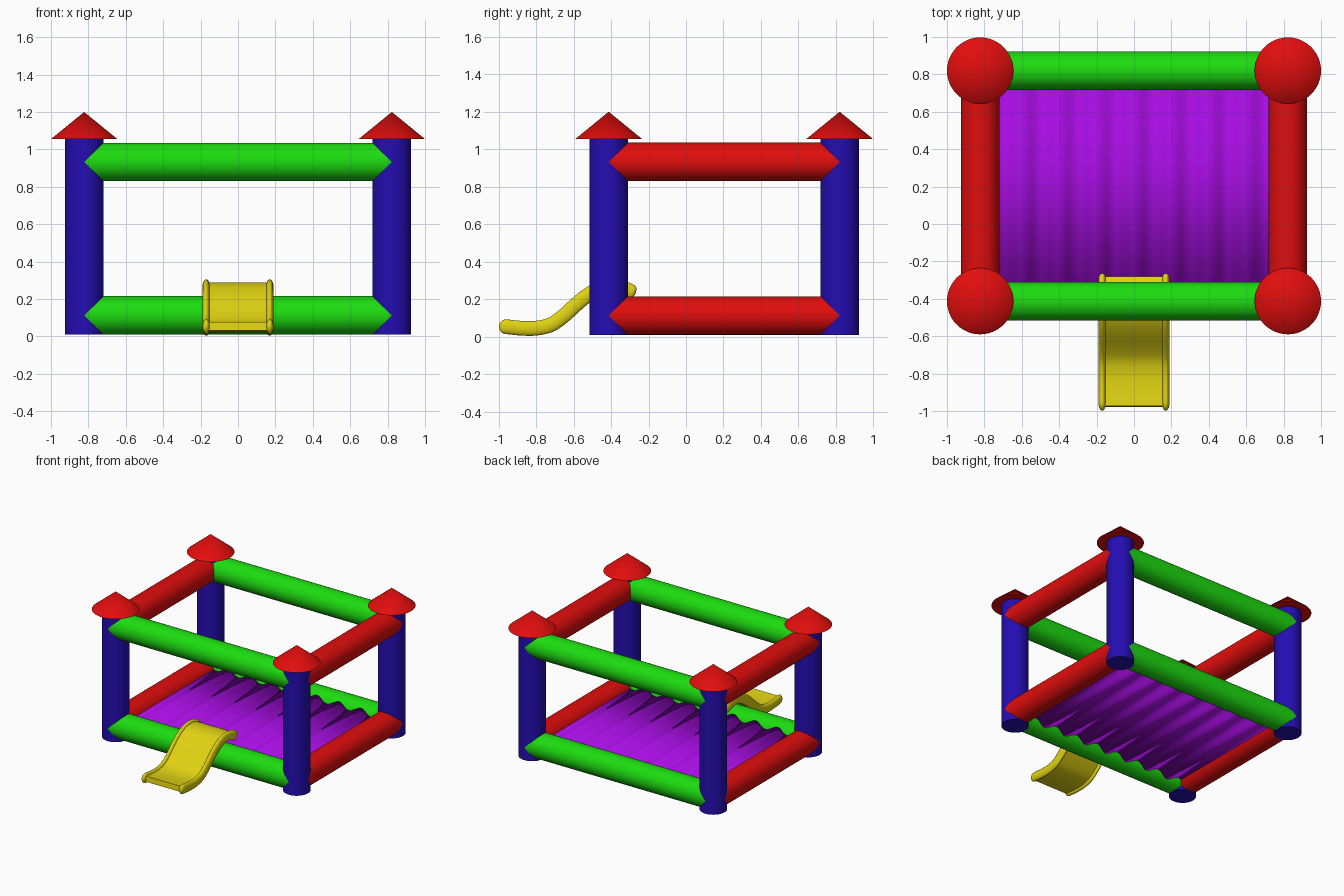
import bpy, bmesh, math
from mathutils import Vector

if "Cube" in bpy.data.objects:
    bpy.data.objects.remove(bpy.data.objects["Cube"])

def material(name, rgb):
    m = bpy.data.materials.new(name)
    m.diffuse_color = (*rgb, 1)
    m.use_nodes = True
    m.node_tree.nodes["Principled BSDF"].inputs["Base Color"].default_value = m.diffuse_color
    return m

RED = material("red", (0.75, 0.004, 0.004))
GREEN = material("green", (0.012, 0.72, 0.005))
BLUE = material("blue", (0.018, 0.004, 0.45))
PURPLE = material("purple", (0.38, 0.004, 0.75))
YELLOW = material("yellow", (0.75, 0.65, 0.006))

PX, YF, YB, R = 0.8225, -0.4125, 0.82, 0.1025   # post spacing and tube radius
LOW, HIGH = 0.1125, 0.9325                      # beam heights

def finish(obj, name, mat, angle=40):
    obj.name = name
    obj.data.materials.append(mat)
    bpy.ops.object.select_all(action='DESELECT')
    obj.select_set(True)
    bpy.context.view_layer.objects.active = obj
    bpy.ops.object.shade_smooth_by_angle(angle=math.radians(angle))
    return obj

def tube(name, a, b, mat, r1=R, r2=R):
    a, b = Vector(a), Vector(b)
    d = b - a
    bpy.ops.mesh.primitive_cone_add(vertices=48, radius1=r1, radius2=r2, depth=d.length,
                                    location=(a + b) / 2,
                                    rotation=d.to_track_quat('Z', 'Y').to_euler())
    return finish(bpy.context.object, name, mat)

def loft(name, rings, mat, angle=40):
    bm = bmesh.new()
    vs = [[bm.verts.new(p) for p in ring] for ring in rings]
    n = len(rings[0])
    for a, b in zip(vs, vs[1:]):
        for i in range(n):
            bm.faces.new((a[i], a[(i + 1) % n], b[(i + 1) % n], b[i]))
    bm.faces.new(vs[0])
    bm.faces.new(vs[-1])
    bmesh.ops.recalc_face_normals(bm, faces=bm.faces)
    me = bpy.data.meshes.new(name)
    bm.to_mesh(me)
    bm.free()
    obj = bpy.data.objects.new(name, me)
    bpy.context.collection.objects.link(obj)
    return finish(obj, name, mat, angle)

# Corner posts with cone roofs
for ys, y in (("front", YF), ("back", YB)):
    for xs, x in (("left", -PX), ("right", PX)):
        tube(f"{ys}_{xs}_post", (x, y, 0.01), (x, y, 1.06), BLUE)
        tube(f"{ys}_{xs}_roof", (x, y, 1.055), (x, y, 1.2), RED, 0.1775, 0)

# Upper and lower beams between the posts
for zs, z in (("lower", LOW), ("upper", HIGH)):
    for ys, y in (("front", YF), ("back", YB)):
        tube(f"{zs}_{ys}_beam", (-PX, y, z), (PX, y, z), GREEN)
    for xs, x in (("left", -PX), ("right", PX)):
        tube(f"{zs}_{xs}_beam", (x, YF, z), (x, YB, z), RED)

# Rippled bouncing floor, ridges running front to back
N = 128
def half(x):
    return 0.05 + 0.018 * math.cos(2 * math.pi * x / 0.2)
xs = [-0.8 + 1.6 * i / N for i in range(N + 1)]
outline = [(x, LOW + half(x)) for x in xs] + [(x, LOW - half(x)) for x in reversed(xs)]
loft("bouncing_floor", [[(x, y, z) for x, z in outline] for y in (YF, YB)], PURPLE, 180)

# Slide centre line, smoothed through a few side-view points
KEYS = [(-0.96, 0.053), (-0.88, 0.045), (-0.80, 0.045), (-0.72, 0.064), (-0.65, 0.113),
        (-0.59, 0.168), (-0.53, 0.217), (-0.46, 0.256), (-0.39, 0.266), (-0.33, 0.256),
        (-0.29, 0.238)]
K = [Vector(k) for k in KEYS]
K = [2 * K[0] - K[1]] + K + [2 * K[-1] - K[-2]]
path = []
for i in range(1, len(K) - 2):
    p0, p1, p2, p3 = K[i - 1:i + 3]
    for t in (0, 0.25, 0.5, 0.75):
        path.append(0.5 * (2 * p1 + (p2 - p0) * t + (2 * p0 - 5 * p1 + 4 * p2 - p3) * t * t
                           + (3 * p1 - p0 - 3 * p2 + p3) * t ** 3))
path.append(K[-2])

def frame(i):
    t = (path[min(i + 1, len(path) - 1)] - path[max(i - 1, 0)]).normalized()
    return t, Vector((-t.y, t.x))

def ring(i, section, scale=1, shift=0, cx=0):
    t, n = frame(i)
    out = []
    for x, h in section:
        p = path[i] + t * shift + n * h * scale
        out.append((cx + x * scale, p.x, p.y))
    return out

# Slide bed
bed = [(-0.165, -0.022), (0.165, -0.022), (0.165, 0.022), (-0.165, 0.022)]
loft("slide_bed", [ring(i, bed, shift=-0.015 if i == 0 else 0) for i in range(len(path))], YELLOW)

# Slide side rails with rounded ends
oval = [(0.02 * math.cos(a), 0.039 * math.sin(a))
        for a in (2 * math.pi * k / 20 for k in range(20))]
last = len(path) - 1
for side, cx in (("left", -0.17), ("right", 0.17)):
    caps = [(math.cos(a), math.sin(a)) for a in (1.4, 1.05, 0.7, 0.35)]
    rings = [ring(0, oval, c, -0.038 * s, cx) for c, s in caps]
    rings += [ring(i, oval, cx=cx) for i in range(len(path))]
    rings += [ring(last, oval, c, 0.022 * s, cx) for c, s in reversed(caps)]
    loft(f"slide_{side}_rail", rings, YELLOW, 60)
